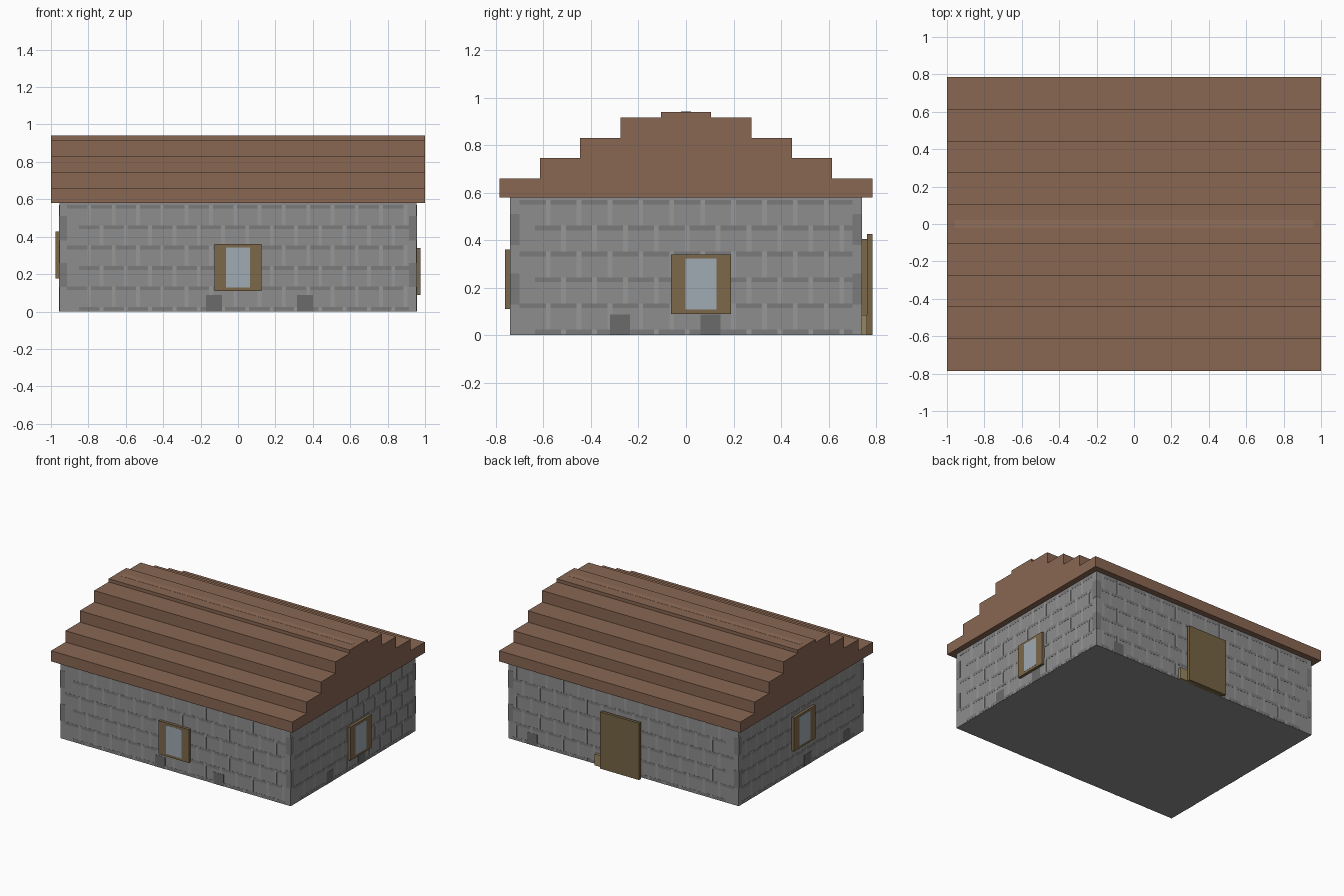
import bpy, bmesh
from mathutils import Matrix, Vector

if "Cube" in bpy.data.objects:
    bpy.data.objects.remove(bpy.data.objects["Cube"])

WX, WY, WH = 0.955, 0.74, 0.58      # wall half sizes and height


def material(name, rgb):
    m = bpy.data.materials.new(name)
    m.diffuse_color = [(c / 255) ** 2.2 for c in rgb] + [1]
    m.use_nodes = True
    m.node_tree.nodes["Principled BSDF"].inputs["Base Color"].default_value = m.diffuse_color
    return m


STONE = material("stone", (140, 140, 140))
DARK = material("dark_stone", (122, 122, 122))
BASE = material("base_stone", (106, 106, 106))
LIGHT = material("light_stone", (150, 150, 150))
ROOF = material("roof_wood", (135, 102, 83))
RIDGE = material("ridge_wood", (144, 110, 90))
FRAME = material("frame_wood", (124, 104, 76))
DOOR = material("door_wood", (118, 100, 70))
STEP = material("step_wood", (150, 132, 95))
GLASS = material("glass", (157, 169, 177))


def finish(name, bm, mat):
    mesh = bpy.data.meshes.new(name)
    bmesh.ops.recalc_face_normals(bm, faces=bm.faces)
    bm.to_mesh(mesh)
    bm.free()
    mesh.materials.append(mat)
    obj = bpy.data.objects.new(name, mesh)
    bpy.context.collection.objects.link(obj)
    return obj


def add_box(bm, lo, hi):
    lo, hi = Vector(lo), Vector(hi)
    m = Matrix.Translation((lo + hi) / 2) @ Matrix.Diagonal((*(hi - lo), 1))
    bmesh.ops.create_cube(bm, size=1, matrix=m)


def box(name, lo, hi, mat):
    bm = bmesh.new()
    add_box(bm, lo, hi)
    return finish(name, bm, mat)


def on_wall(side, u0, u1, z0, z1, depth):
    """Corners of a box standing out from one wall; u runs along x or y."""
    half = WY if side in ("front", "back") else WX
    a, b = half - 0.005, half + depth
    if side in ("front", "left"):
        a, b = -b, -a
    if side in ("front", "back"):
        return (u0, a, z0), (u1, b, z1)
    return (a, u0, z0), (b, u1, z1)


# Walls
box("walls", (-WX, -WY, 0), (WX, WY, WH), STONE)

# Stepped roof, extruded from a symmetrical profile
steps = [(0.785, 0.66), (0.615, 0.745), (0.445, 0.83), (0.275, 0.916), (0.105, 0.94)]
right, z_low = [], WH
for w, z in steps:
    right += [(w, z_low), (w, z)]
    z_low = z
profile = right + [(-y, z) for y, z in reversed(right)]
bm = bmesh.new()
face = bm.faces.new([bm.verts.new((-1, y, z)) for y, z in profile])
ext = bmesh.ops.extrude_face_region(bm, geom=[face])
bmesh.ops.translate(bm, vec=(2, 0, 0),
                    verts=[g for g in ext["geom"] if isinstance(g, bmesh.types.BMVert)])
finish("stepped_roof", bm, ROOF)
box("ridge_strip", (-0.96, -0.022, 0.93), (0.96, 0.022, 0.941), RIDGE)

# Stone courses: dark bed joints, light upright joints, corner stones
dark, light, base = bmesh.new(), bmesh.new(), bmesh.new()
for side in ("front", "right", "back", "left"):
    half = (WX if side in ("front", "back") else WY) - 0.04
    for row in range(6):
        top = 0.57 - row * 0.109
        bottom = max(top - 0.109, 0)
        u = -half + (0.065 if row % 2 else 0.0)
        while u < half - 0.02:
            end = min(u + 0.11, half)
            add_box(dark, *on_wall(side, u, end, max(top - 0.02, 0), top, 0.001))
            if end + 0.02 < half:
                add_box(light, *on_wall(side, end, end + 0.02, bottom, top, 0.0012))
            u += 0.13
    for s in (-1, 1):
        u0, u1 = sorted((s * half, s * (half + 0.04)))
        for z in (0.13, 0.38):
            add_box(dark, *on_wall(side, u0, u1, z, z + 0.13, 0.001))
for side, starts in {"front": (-0.17, 0.315), "right": (-0.32, 0.06),
                     "back": (0.715,), "left": (-0.12, -0.58)}.items():
    for u in starts:
        add_box(base, *on_wall(side, u, u + 0.085, 0, 0.088, 0.0015))
finish("bed_joints", dark, DARK)
finish("upright_joints", light, LIGHT)
finish("base_stones", base, BASE)

# Windows: frame with centred pane
for side, u, z in (("front", 0, 0.235), ("right", 0.063, 0.214), ("left", -0.013, 0.302)):
    box(side + "_window_frame", *on_wall(side, u - 0.126, u + 0.126, z - 0.125, z + 0.125, 0.021), FRAME)
    box(side + "_window_pane", *on_wall(side, u - 0.065, u + 0.065, z - 0.106, z + 0.108, 0.022), GLASS)

# Door at the back, with its backing and low side step
box("door_backing", (-0.14, 0.735, 0), (0.14, 0.763, 0.405), FRAME)
box("door", (-0.16, 0.762, 0), (0.165, 0.784, 0.425), DOOR)
box("door_step", (0.08, 0.735, 0), (0.225, 0.762, 0.085), STEP)
